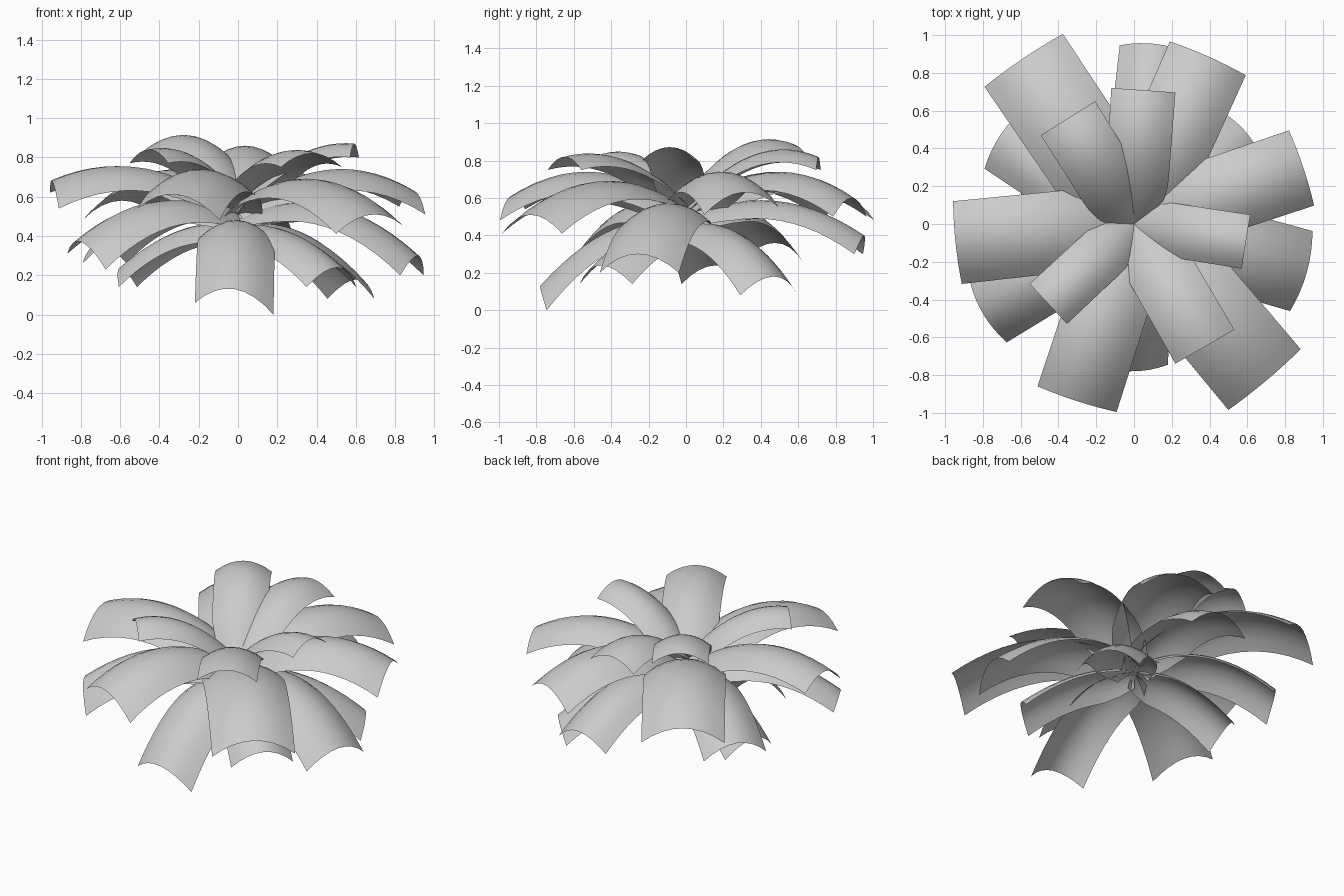
import bpy
import math

if "Cube" in bpy.data.objects:
    bpy.data.objects.remove(bpy.data.objects["Cube"])

# Leaf tiers: base height, side droop, end bulge and rows of
# (heading in degrees, length, width, mid height, tip height, sideways tilt)
TIERS = {
    "upper_leaf": (0.55, 0.07, 0.00, [
        (86, 0.71, 0.34, 0.84, 0.82, 0.0),
        (122, 0.66, 0.34, 0.88, 0.89, 0.0),
        (-9, 0.60, 0.29, 0.82, 0.87, 0.0),
        (-60, 0.75, 0.36, 0.81, 0.82, 0.0),
        (-137, 0.62, 0.29, 0.81, 0.84, 0.0)]),
    "middle_leaf": (0.51, 0.10, 0.01, [
        (124, 1.045, 0.50, 0.74, 0.58, 0.0),
        (66, 0.96, 0.44, 0.74, 0.60, 0.0),
        (18.5, 0.935, 0.42, 0.74, 0.63, 0.02),
        (-50, 1.075, 0.50, 0.69, 0.51, 0.0),
        (-108, 0.975, 0.44, 0.74, 0.61, -0.03),
        (186, 0.94, 0.44, 0.75, 0.68, -0.04)]),
    "lower_leaf": (0.48, 0.10, 0.03, [
        (83, 0.93, 0.38, 0.58, 0.40, 0.0),
        (146, 0.82, 0.40, 0.56, 0.36, 0.0),
        (211, 0.90, 0.38, 0.57, 0.37, -0.04),
        (-15.7, 0.92, 0.44, 0.55, 0.30, 0.0)]),
    "bottom_leaf": (0.45, 0.10, 0.04, [
        (-91.5, 0.74, 0.40, 0.42, 0.13, -0.03),
        (37.7, 0.727, 0.39, 0.41, 0.18, 0.0),
        (-42, 0.64, 0.38, 0.41, 0.24, 0.0),
        (165, 0.58, 0.36, 0.42, 0.24, 0.0)]),
}

# Half-width along a leaf: broad strips that overlap at the centre
WIDTH = [(0.0, 0.50), (0.15, 0.82), (0.3, 0.98), (1.0, 1.0)]


def width_at(t):
    for (a, wa), (b, wb) in zip(WIDTH, WIDTH[1:]):
        if t <= b:
            return wa + (wb - wa) * (t - a) / (b - a)
    return 1.0


def height_at(t, base, mid, tip, m=0.55):
    # parabola through root, mid point and tip
    return (base * (t - m) * (t - 1) / m
            + mid * t * (t - 1) / (m * (m - 1))
            + tip * t * (t - m) / (1 - m)) if m else base


def leaf(name, base, droop, bulge, heading, length, width, mid, tip, tilt):
    rows, cols = 14, 8
    a = math.radians(heading)
    ca, sa = math.cos(a), math.sin(a)
    verts, faces = [], []
    for i in range(rows + 1):
        t = i / rows
        w = width_at(t)
        for j in range(cols + 1):
            v = 2 * j / cols - 1
            r = length * t + bulge * t * t * (1 - v * v)
            s = v * w * width / 2
            z = height_at(t, base, mid, tip) - droop * w * v * v + tilt * v * t
            verts.append((r * ca - s * sa, r * sa + s * ca, z))
    n = cols + 1
    for i in range(rows):
        for j in range(cols):
            k = i * n + j
            faces.append((k, k + n, k + n + 1, k + 1))
    me = bpy.data.meshes.new(name)
    me.from_pydata(verts, [], faces)
    me.polygons.foreach_set("use_smooth", [True] * len(faces))
    ob = bpy.data.objects.new(name, me)
    bpy.context.collection.objects.link(ob)
    return ob


# Build every tier of the rosette
leaves = []
for tier, (base, droop, bulge, rows) in TIERS.items():
    for i, row in enumerate(rows, 1):
        leaves.append(leaf(f"{tier}_{i}", base, droop, bulge, *row))

# Rest the lowest leaf corner on the ground
low = min(v.co.z for ob in leaves for v in ob.data.vertices)
for ob in leaves:
    for v in ob.data.vertices:
        v.co.z -= low
